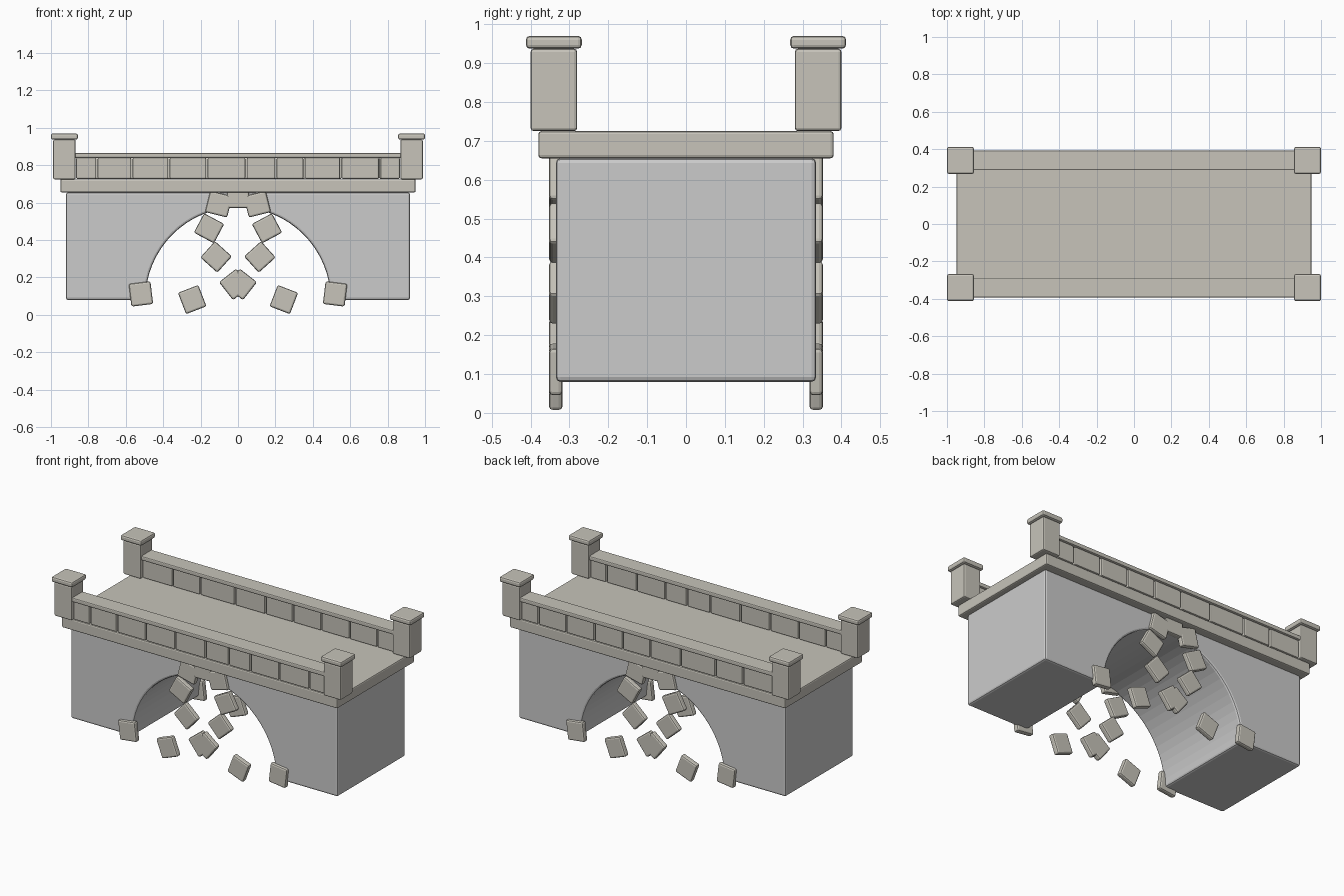
import bpy, bmesh
from math import sin, cos, pi, radians

if "Cube" in bpy.data.objects:
    bpy.data.objects.remove(bpy.data.objects["Cube"])

stone = bpy.data.materials.new("pale_stone")
stone.diffuse_color = (0.57, 0.55, 0.49, 1)
stone.use_nodes = True
stone.node_tree.nodes["Principled BSDF"].inputs["Base Color"].default_value = stone.diffuse_color


def finish(ob, bevel, mat=stone):
    if mat:
        ob.data.materials.append(mat)
    m = ob.modifiers.new("bevel", 'BEVEL')
    m.width, m.segments, m.limit_method = bevel, 2, 'ANGLE'
    return ob


def new_object(name, bm):
    me = bpy.data.meshes.new(name)
    bmesh.ops.recalc_face_normals(bm, faces=bm.faces)
    bm.to_mesh(me)
    bm.free()
    ob = bpy.data.objects.new(name, me)
    bpy.context.collection.objects.link(ob)
    return ob


def box(name, x, y, z, bevel=0.008, tilt=0):
    """Bevelled box from (min, max) ranges, tilted about its own y axis."""
    bm = bmesh.new()
    bmesh.ops.create_cube(bm, size=1)
    for v in bm.verts:
        v.co.x *= x[1] - x[0]
        v.co.y *= y[1] - y[0]
        v.co.z *= z[1] - z[0]
    ob = new_object(name, bm)
    ob.location = (sum(x) / 2, sum(y) / 2, sum(z) / 2)
    ob.rotation_euler.y = tilt
    return finish(ob, bevel)


def around(c, size):
    return (c - size / 2, c + size / 2)


# Body: rectangular profile with a round arch, extruded through the depth
N, R, BASE = 32, 0.495, 0.08
profile = [(0.92, BASE), (0.92, 0.655), (-0.92, 0.655), (-0.92, BASE)]
profile += [(-R * cos(pi * i / N), BASE + R * sin(pi * i / N)) for i in range(N + 1)]
bm = bmesh.new()
face = bm.faces.new([bm.verts.new((x, -0.335, z)) for x, z in profile])
ext = bmesh.ops.extrude_face_region(bm, geom=[face])
for v in ext["geom"]:
    if isinstance(v, bmesh.types.BMVert):
        v.co.y = 0.335
finish(new_object("arched_body", bm), 0.012, None)

# Deck
box("deck", (-0.95, 0.95), (-0.38, 0.38), (0.655, 0.725))

# Corner pillars with caps
for sx in (-1, 1):
    for sy in (-1, 1):
        cx, cy = sx * 0.928, sy * 0.34
        box("pillar", around(cx, 0.12), around(cy, 0.12), (0.725, 0.937))
        box("pillar_cap", around(cx, 0.144), around(cy, 0.144), (0.937, 0.97), 0.01)

# Parapets: a row of uneven blocks under a coping rail
joints = {
    -1: [-0.87, -0.754, -0.567, -0.369, -0.166, 0.043, 0.203, 0.353, 0.55, 0.758, 0.87],
    1: [-0.87, -0.66, -0.47, -0.23, -0.02, 0.17, 0.365, 0.56, 0.75, 0.87],
}
for side, xs in joints.items():
    for a, b in zip(xs, xs[1:]):
        box("parapet_block", (a + 0.004, b - 0.004), around(side * 0.34, 0.085), (0.727, 0.84), 0.007)
    box("parapet_rail", (-0.88, 0.88), around(side * 0.34, 0.105), (0.84, 0.866), 0.006)

# Loose arch stones on both faces: x, z, tilt in degrees, mirrored in x
stones = [(0.519, 0.112, 7), (0.245, 0.082, 21), (0.018, 0.163, 38),
          (0.117, 0.31, 48), (0.155, 0.463, 62), (0.103, 0.592, 76)]
for side in (-1, 1):
    y = around(side * 0.335, 0.035)
    box("keystone", around(0, 0.117), y, around(0.63, 0.117))
    for x, z, tilt in stones:
        for s in (-1, 1):
            box("arch_stone", around(s * x, 0.117), y, around(z, 0.122), 0.01, s * radians(tilt))
